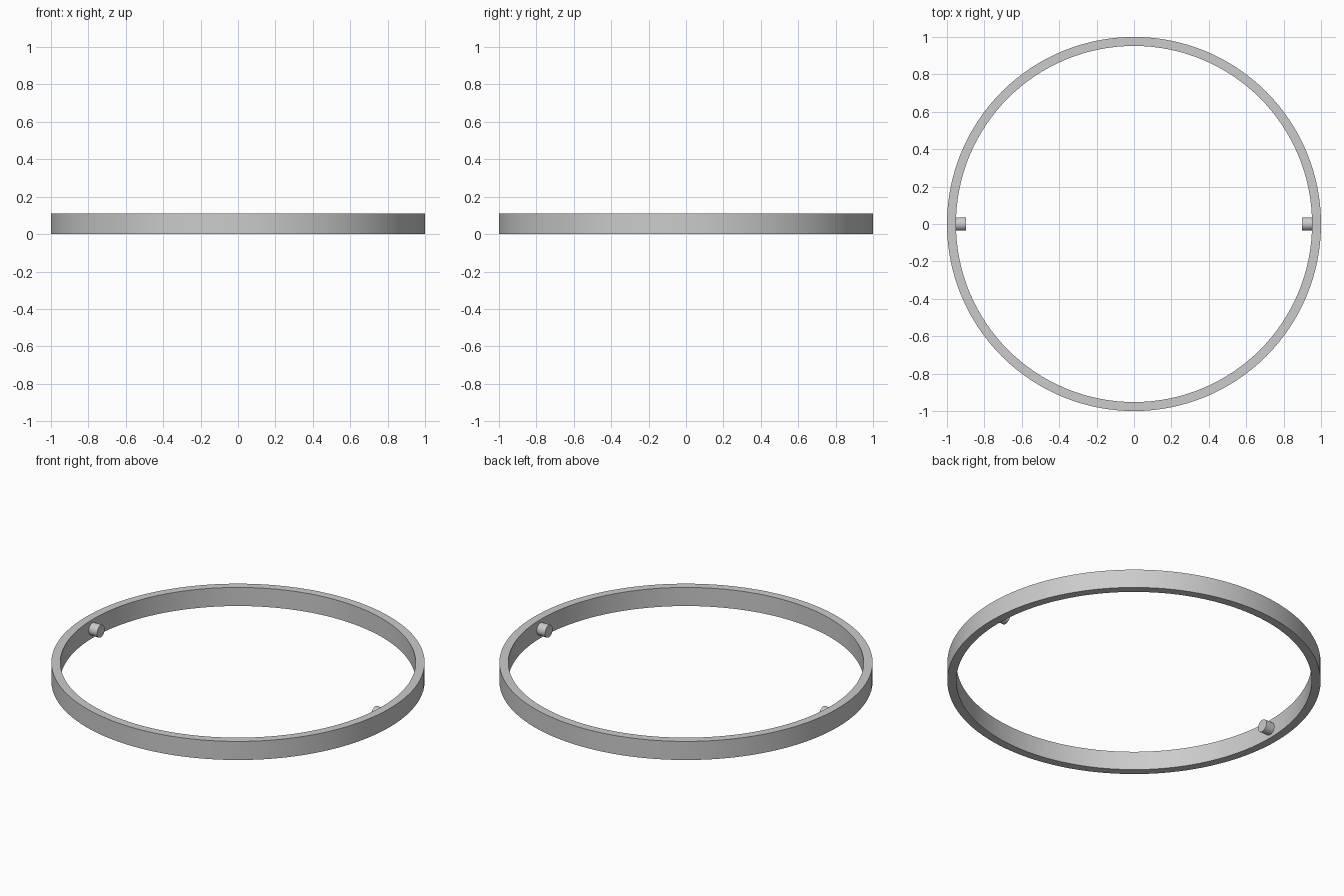
import bpy, bmesh, math

if "Cube" in bpy.data.objects:
    bpy.data.objects.remove(bpy.data.objects["Cube"])

H, R_OUT, R_IN, SEGS = 0.11, 1.0, 0.952, 128
PIN_R, PIN_TIP = 0.036, 0.897


def finish(obj):
    bpy.ops.object.select_all(action='DESELECT')
    obj.select_set(True)
    bpy.context.view_layer.objects.active = obj
    bpy.ops.object.shade_smooth_by_angle(angle=math.radians(30))


# Thin hoop: a rectangular profile swept around z
bm = bmesh.new()
profile = [(R_IN, 0), (R_OUT, 0), (R_OUT, H), (R_IN, H)]
rings = []
for i in range(SEGS):
    a = 2 * math.pi * i / SEGS
    rings.append([bm.verts.new((r * math.cos(a), r * math.sin(a), z)) for r, z in profile])
for i in range(SEGS):
    p, q = rings[i], rings[(i + 1) % SEGS]
    for j in range(4):
        k = (j + 1) % 4
        bm.faces.new((p[j], q[j], q[k], p[k]))
bmesh.ops.recalc_face_normals(bm, faces=bm.faces)
mesh = bpy.data.meshes.new("hoop")
bm.to_mesh(mesh)
bm.free()
hoop = bpy.data.objects.new("hoop", mesh)
bpy.context.collection.objects.link(hoop)
finish(hoop)

# Two short pivot pins pointing inward, seated in the wall
for name, side in (("left_pin", -1), ("right_pin", 1)):
    root = R_IN + 0.008
    bpy.ops.mesh.primitive_cylinder_add(
        vertices=32, radius=PIN_R, depth=root - PIN_TIP,
        location=(side * (root + PIN_TIP) / 2, 0, H / 2),
        rotation=(0, math.pi / 2, 0))
    pin = bpy.context.object
    pin.name = name
    finish(pin)
